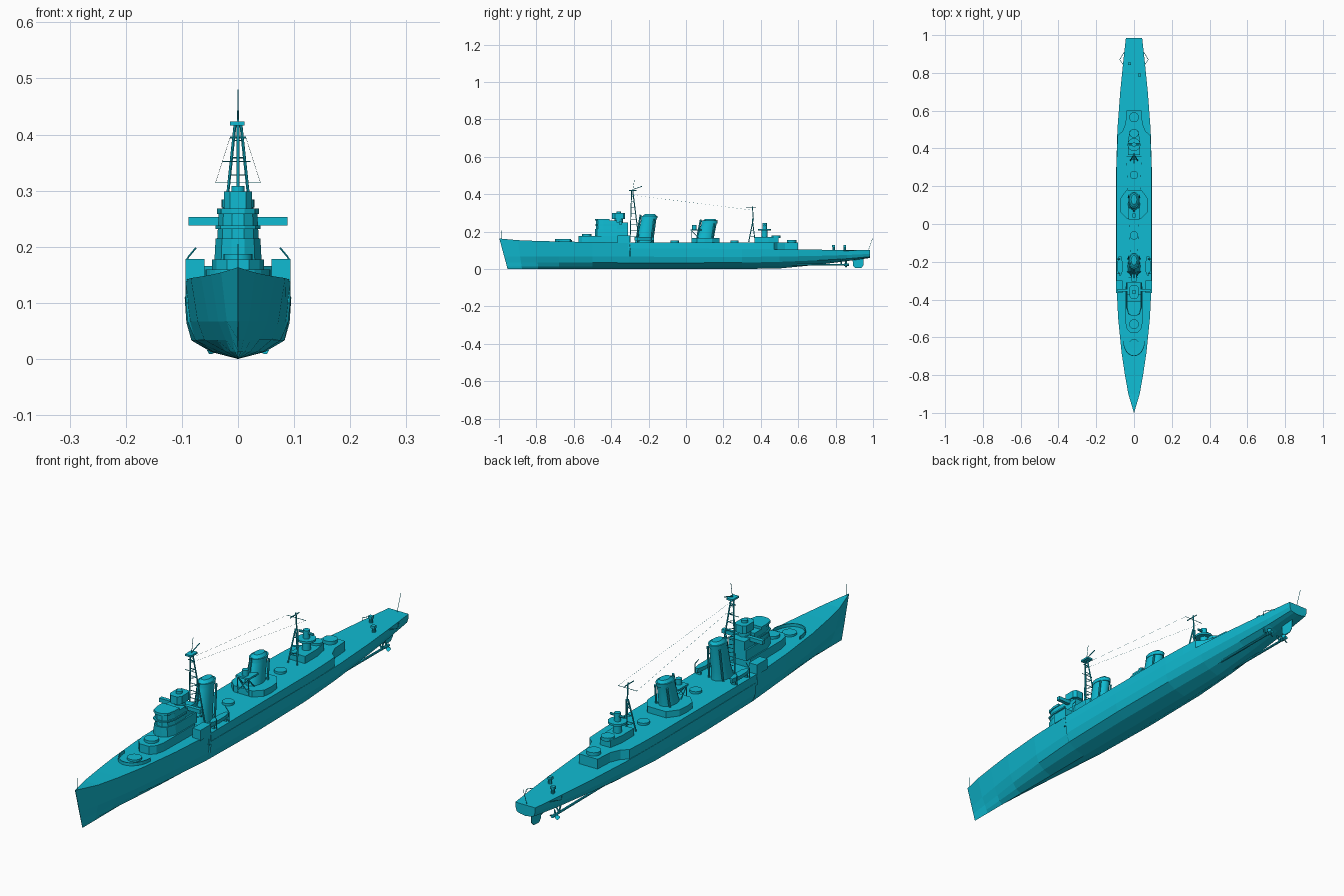
import bpy, bmesh, math
from mathutils import Vector

if "Cube" in bpy.data.objects:
    bpy.data.objects.remove(bpy.data.objects["Cube"])

paint = bpy.data.materials.new("teal_paint")
paint.diffuse_color = (.005, .50, .65, 1)
paint.use_nodes = True
paint.node_tree.nodes["Principled BSDF"].inputs["Base Color"].default_value = paint.diffuse_color


def loft(name, rings, smooth=False):
    """Skin a list of equal-length closed rings and cap both ends."""
    bm = bmesh.new()
    rows = [[bm.verts.new(p) for p in r] for r in rings]
    n = len(rows[0])
    for a, b in zip(rows, rows[1:]):
        for i in range(n):
            bm.faces.new((a[i], a[(i + 1) % n], b[(i + 1) % n], b[i]))
    bm.faces.new(rows[0])
    bm.faces.new(rows[-1])
    bmesh.ops.recalc_face_normals(bm, faces=bm.faces)
    me = bpy.data.meshes.new(name)
    bm.to_mesh(me)
    bm.free()
    me.materials.append(paint)
    ob = bpy.data.objects.new(name, me)
    bpy.context.collection.objects.link(ob)
    if smooth:
        bpy.ops.object.select_all(action='DESELECT')
        ob.select_set(True)
        bpy.context.view_layer.objects.active = ob
        bpy.ops.object.shade_smooth_by_angle(angle=math.radians(35))
    return ob


def house(name, half, z0, z1, taper=1.0):
    """Extrude a mirrored plan outline; half lists (x, y) from front to back."""
    pts = half + [(-x, y) for x, y in reversed(half)]
    return loft(name, [[(x, y, z0) for x, y in pts], [(x * taper, y, z1) for x, y in pts]])


def box(name, x0, x1, y0, y1, z0, z1):
    pts = [(x0, y0), (x1, y0), (x1, y1), (x0, y1)]
    return loft(name, [[(x, y, z) for x, y in pts] for z in (z0, z1)])


def stack(name, x, secs, n=20):
    """Round or oval body from sections (y, z, radius_x, radius_y)."""
    ang = [2 * math.pi * i / n for i in range(n)]
    return loft(name, [[(x + rx * math.cos(a), y + ry * math.sin(a), z) for a in ang]
                       for y, z, rx, ry in secs], True)


def disc(name, x, y, z0, z1, r, n=20):
    return stack(name, x, [(y, z0, r, r), (y, z1, r, r)], n)


def tube(name, p, q, r, n=6):
    p, q = Vector(p), Vector(q)
    rot = (q - p).to_track_quat('Z', 'Y')
    ring = [rot @ Vector((r * math.cos(2 * math.pi * i / n), r * math.sin(2 * math.pi * i / n), 0)) for i in range(n)]
    return loft(name, [[c + v for v in ring] for c in (p, q)])


# hull: y, deck half width, deck z, bilge half width, bilge z, keel z, stem rake
stations = [
    (-0.998, .001, .163, .0006, .035, .000, .27), (-0.90, .030, .154, .010, .035, 0, .15),
    (-0.80, .048, .150, .022, .034, 0, .06), (-0.68, .066, .147, .038, .034, 0, 0),
    (-0.50, .084, .144, .060, .034, 0, 0), (-0.302, .094, .141, .076, .033, 0, 0),
    (-0.298, .094, .111, .076, .033, 0, 0), (0.0, .095, .109, .083, .033, 0, 0),
    (0.30, .094, .107, .080, .034, 0, 0), (0.50, .088, .105, .070, .038, .003, 0),
    (0.70, .073, .103, .056, .046, .022, 0), (0.86, .057, .102, .045, .055, .042, 0),
    (0.985, .043, .101, .036, .066, .059, 0)]
rings = []
for y, w, zd, wb, zb, zk, rake in stations:
    zs = zb + .42 * (min(zd, .112) - zb)
    ws = wb + (w - wb) * (.75 if zd < .12 else .5)
    half = [(w, zd), (ws, zs), (wb, zb), (wb * .58, zk + .38 * (zb - zk))]
    sec = half + [(0, zk)] + [(-x, z) for x, z in reversed(half)]
    rings.append([(x, y + rake * (zd - z), z) for x, z in sec])
loft("hull", rings)

# broad raised midship deck, narrowing to the aft deckhouse
house("midship_deck", [(.093, -.31), (.093, .30), (.090, .40), (.086, .47), (.062, .49),
                       (.045, .53), (.040, .60)], .10, .142)
for y in (-.06, .26):
    disc("tube_mount_base", 0, y, .142, .151, .022)

# forecastle fittings: curved breakwater and gun bases
arc = [(.058 * math.sin(a), -.62 - .08 * math.cos(a)) for a in [math.radians(-90 + 15 * i) for i in range(13)]]
loft("breakwater", [[(x, y, .142), (x, y, .159), (x * .96, y + .004, .159), (x * .96, y + .004, .142)] for x, y in arc])
disc("gun_base_1", 0, -.635, .14, .154, .026)
house("forward_house", [(.020, -.575), (.038, -.555), (.046, -.52), (.046, -.33)], .13, .177)
disc("gun_base_2", 0, -.53, .177, .187, .026)

# bridge tower, built as stacked levels
house("bridge_lower", [(.012, -.487), (.030, -.475), (.042, -.44), (.042, -.31)], .175, .215, .95)
house("bridge_upper", [(.011, -.482), (.028, -.47), (.037, -.44), (.037, -.37)], .215, .258, .93)
house("bridge_roof_rim", [(.012, -.486), (.030, -.474), (.037, -.44), (.037, -.41)], .258, .268)
house("bridge_back", [(.034, -.42), (.034, -.31)], .21, .248)
disc("director_pedestal", 0, -.36, .245, .275, .022)
house("director", [(.014, -.395), (.025, -.38), (.025, -.335), (.014, -.325)], .268, .298)
disc("director_cap", 0, -.36, .298, .308, .012, 12)
box("bridge_crossbeam", -.088, .088, -.358, -.343, .238, .253)
house("bridge_window_band", [(.012, -.487), (.031, -.476), (.040, -.44), (.040, -.37)], .232, .238)

# side platforms, boats and davits beside the front funnel
for s in (-1, 1):
    box("platform_wall", s * .060, s * .094, -.365, -.30, .138, .178)
    loft("boat", [[(s * (.074 + dx * w), y, z) for dx, z in ((-1, .170), (-.6, .152), (.6, .152), (1, .170))]
                  for y, w in ((-.275, .003), (-.25, .013), (-.20, .013), (-.17, .006))])
    for y in (-.26, -.185):
        tube("davit_post", (s * .09, y, .14), (s * .09, y, .18), .0018)
        tube("davit_arm", (s * .09, y, .18), (s * .075, y, .198), .0018)
        box("boat_cradle", s * .066, s * .082, y - .003, y + .003, .140, .154)
    # twin shafts, struts and propellers
    tube("propeller_shaft", (s * .036, .50, .024), (s * .036, .86, .022), .0045, 8)
    tube("shaft_strut", (s * .036, .83, .022), (s * .020, .83, .05), .003)
    tube("shaft_strut_outer", (s * .036, .83, .022), (s * .044, .83, .055), .003)
    tube("propeller_hub", (s * .036, .845, .022), (s * .036, .872, .022), .006, 8)
    for k in range(3):
        a = math.radians(90 + 120 * k)
        c, d = math.cos(a), math.sin(a)
        loft("propeller_blade", [[(s * .036 + c * r - d * t, y, .022 + d * r + c * t)
                                  for t, y in ((-w, .850), (w, .858), (w, .860), (-w, .852))]
                                 for r, w in ((.004, .002), (.013, .007), (.020, .004))])
    # propeller guards at the stern
    tube("stern_guard", (s * .055, .84, .098), (s * .076, .87, .098), .0012)
    tube("stern_guard_rear", (s * .076, .87, .098), (s * .052, .91, .098), .0012)

# funnels with rims and steam pipes
for name, dy, z0, top in (("front_funnel", -.215, .14, .288), ("rear_funnel", .107, .142, .262)):
    stack(name, 0, [(dy - .008, z0, .034, .052), (dy, z0 + .035, .030, .044),
                    (dy + .018, top - .012, .027, .040)])
    stack(name + "_rim", 0, [(dy + .018, top - .018, .029, .043), (dy + .020, top - .004, .029, .043)])
    stack(name + "_cap", 0, [(dy + .020, top - .004, .024, .037), (dy + .023, top + .006, .015, .026)])
    tube(name + "_pipe", (0, dy - .052, z0), (0, dy - .028, top + .002), .005, 8)
    for s in (-1, 1):
        tube(name + "_side_pipe", (s * .030, dy + .03, z0), (s * .026, dy + .045, top - .02), .004, 8)
house("funnel_bandstand", [(.040, .03), (.070, .06), (.074, .10), (.070, .14), (.040, .18)], .142, .166)

# searchlight platform on a braced frame ahead of the rear funnel
box("searchlight_platform", -.028, .028, .025, .085, .205, .212)
disc("searchlight", 0, .045, .212, .234, .012, 12)
for s in (-1, 1):
    tube("platform_leg", (s * .024, .03, .144), (s * .024, .03, .205), .002)
    tube("platform_brace", (s * .024, .03, .205), (s * .024, .08, .15), .002)
    tube("platform_cross_brace", (-s * .024, .03, .15), (s * .024, .03, .205), .0016)

# aft superstructure
house("aft_block", [(.032, .365), (.032, .44), (.022, .495)], .142, .170)
disc("aft_tower", 0, .42, .17, .212, .016, 12)
disc("aft_platform", 0, .42, .205, .213, .034)
disc("aft_rangefinder", 0, .42, .213, .245, .012, 12)
tube("aft_rangefinder_bar", (-.03, .42, .233), (.03, .42, .233), .005, 8)
disc("gun_base_3", 0, .48, .165, .178, .024)
disc("gun_base_4", 0, .565, .142, .155, .026)


def mast(name, y, z0, z1, spread, back, steps):
    """Tripod mast with rungs between the legs."""
    feet = [(-spread, y + back, z0), (spread, y + back, z0), (0, y - back * .4, z0)]
    tips = [(-.005, y, z1), (.005, y, z1), (0, y - .006, z1)]
    for a, b in zip(feet, tips):
        tube(name + "_leg", a, b, .0028)
    for i in range(1, steps + 1):
        t = i / (steps + 1)
        p = [Vector(a).lerp(Vector(b), t) for a, b in zip(feet, tips)]
        for j in range(3):
            tube(name + "_rung", p[j], p[(j + 1) % 3], .0013)


mast("foremast", -.285, .144, .42, .034, .035, 8)
box("foremast_top", -.014, .012, -.305, -.265, .416, .423)
tube("foremast_pole", (0, -.285, .42), (0, -.275, .48), .001)
tube("foremast_gaff", (0, -.285, .425), (0, -.235, .442), .002)
tube("foremast_yard", (-.028, -.285, .352), (.022, -.285, .352), .0012)
tube("foremast_upper_yard", (-.014, -.285, .395), (.014, -.285, .395), .002)
mast("aft_mast", .36, .144, .27, .020, -.025, 3)
tube("aft_mast_pole", (0, .36, .265), (0, .355, .335), .0028)
tube("aft_mast_yard", (-.04, .358, .314), (.04, .358, .314), .001)
tube("aft_mast_gaff", (0, .32, .328), (0, .375, .328), .002)
for s in (-1, 1):
    tube("aerial_wire", (s * .014, -.285, .395), (s * .04, .358, .314), .0003, 3)

# stern: rudder, winches, staffs
loft("rudder", [[(-.0035, a, z), (.0035, a, z), (.001, b, z), (-.001, b, z)]
                for z, a, b in ((.004, .905, .935), (.018, .893, .948), (.062, .890, .950))])
for x, y in ((-.024, .85), (.03, .79)):
    disc("stern_ventilator", x, y, .10, .122, .007, 10)
    box("ventilator_head", x - .008, x + .008, y - .009, y + .006, .118, .128)
tube("ensign_staff", (0, .975, .10), (0, .998, .165), .001)
tube("jack_staff", (0, -.985, .16), (0, -.985, .205), .001)
